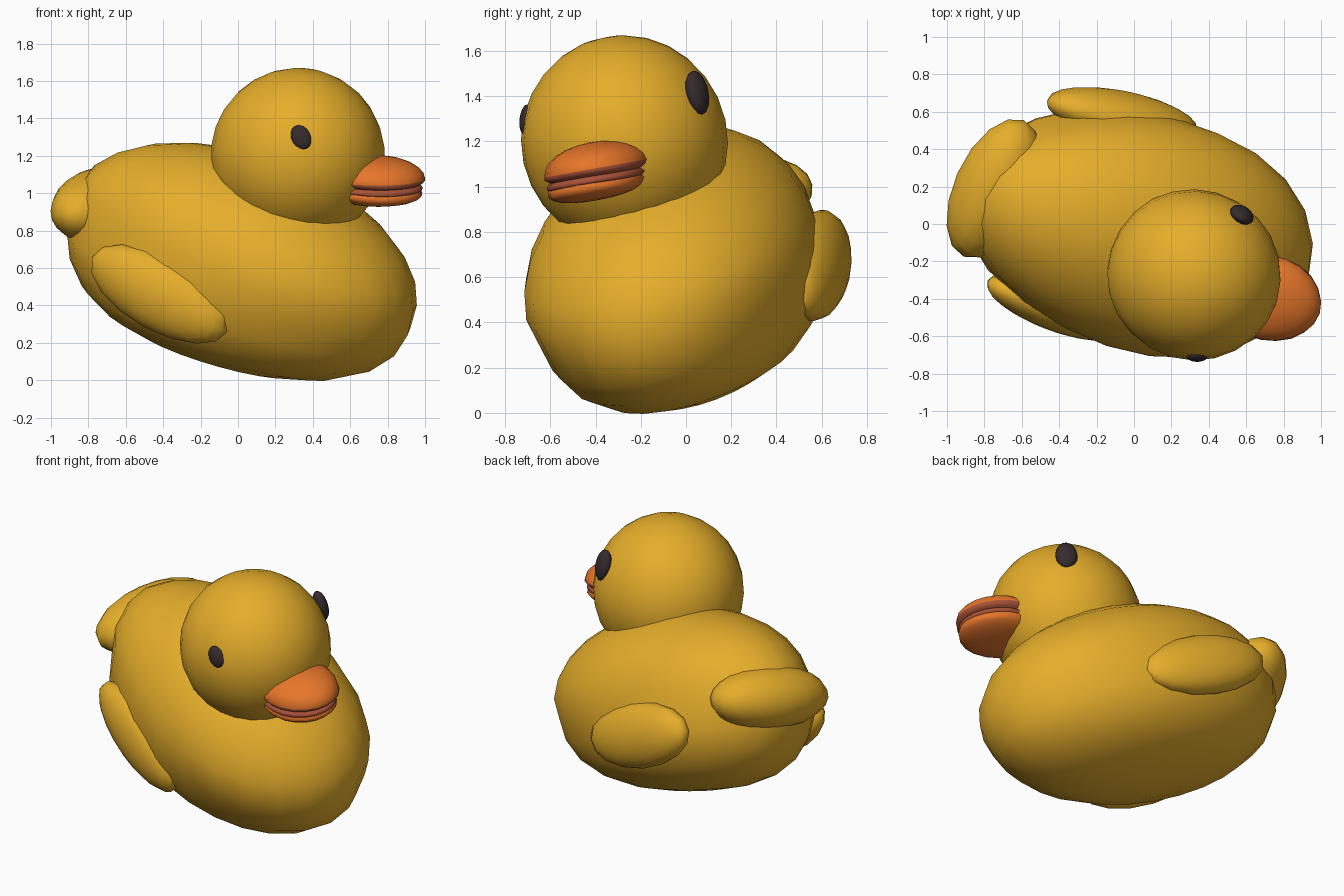
import bpy, bmesh
from mathutils import Vector

cube = bpy.data.objects.get("Cube")
if cube:
    bpy.data.objects.remove(cube, do_unlink=True)


def make_material(name, rgb):
    mat = bpy.data.materials.new(name)
    mat.use_nodes = True
    mat.diffuse_color = (*rgb, 1)
    bsdf = mat.node_tree.nodes["Principled BSDF"]
    bsdf.inputs["Base Color"].default_value = (*rgb, 1)
    bsdf.inputs["Roughness"].default_value = 0.6
    return mat


YELLOW = make_material("duck yellow", (0.79, 0.425, 0.024))
ORANGE = make_material("bill orange", (0.8, 0.18, 0.023))
LIP = make_material("lip red brown", (0.4, 0.085, 0.04))
DARK = make_material("eye dark brown", (0.037, 0.024, 0.026))

# Axes of the leaning duck: its left, forward and up directions
LEFT = Vector((0.3, 0.94, 0.17)).normalized()
FORWARD = Vector((0.94, -0.27, -0.17)).normalized()
UP = FORWARD.cross(LEFT)
BILL_FORWARD = Vector((0.95, -0.29, -0.05)).normalized()
BILL_UP = BILL_FORWARD.cross(LEFT)


def blob(name, centre, axes, mat, segments=24, rings=14, low=1.0,
         low_power=2.0, taper=0.0, heel=0.0, under_mat=None):
    """Smooth ellipsoid spanned by three half-axis vectors.
    low scales the underside, low_power squares it off, heel slides it
    back, taper widens the front, under_mat colours downward faces."""
    bm = bmesh.new()
    bmesh.ops.create_uvsphere(bm, u_segments=segments, v_segments=rings, radius=1)
    for face in bm.faces:
        if under_mat and face.calc_center_median().z < 0:
            face.material_index = 1
    for v in bm.verts:
        p = v.co.copy()
        p.y *= 1 + taper * p.x
        if p.z < 0:
            r = p.xy.length
            p *= (r ** low_power + abs(p.z) ** low_power) ** (-1 / low_power) * v.co.length
            p.x -= heel * p.z ** 2
            p.z *= low
        v.co = axes[0] * p.x + axes[1] * p.y + axes[2] * p.z
    bmesh.ops.recalc_face_normals(bm, faces=bm.faces[:])
    for face in bm.faces:
        face.smooth = True
    mesh = bpy.data.meshes.new(name)
    bm.to_mesh(mesh)
    bm.free()
    mesh.materials.append(mat)
    if under_mat:
        mesh.materials.append(under_mat)
    obj = bpy.data.objects.new(name, mesh)
    obj.location = centre
    bpy.context.collection.objects.link(obj)


# Body: chest low and broad, rear raised, underside slightly flattened
blob("body", Vector((0.025, -0.045, 0.654)),
     (FORWARD * 0.975 - UP * 0.13, LEFT * 0.635, UP * 0.55),
     YELLOW, low=1.05, low_power=2.55, taper=0.1, heel=0.1)

# Head
blob("head", Vector((0.32, -0.272, 1.2)),
     (FORWARD * 0.467, LEFT * 0.456, UP * 0.47), YELLOW)

# Tail: a wide pad across the raised rear
tail_across = Vector((0.4, 0.9, 0.17)).normalized()
tail_forward = Vector((0.9, -0.38, -0.1)).normalized()
blob("tail", Vector((-0.75, 0.19, 0.938)),
     (tail_forward * 0.212, tail_across * 0.405,
      tail_forward.cross(tail_across) * 0.192), YELLOW, 16, 12)


# Wings: a flat oval pad on each flank
def wing(name, centre, length, side, width, thick):
    along = length.normalized()
    out = (side - along * side.dot(along)).normalized()
    blob(name, centre, (length, along.cross(out) * width, out * thick),
         YELLOW, 16, 12)


wing("right_wing", Vector((-0.42, -0.445, 0.46)), Vector((0.36, -0.13, -0.2)),
     -LEFT, 0.2, 0.125)
wing("left_wing", Vector((-0.065, 0.58, 0.652)), Vector((0.4, -0.075, -0.16)),
     LEFT, 0.205, 0.128)


# Bill: domed upper half, mouth pad and lower half
def bill_part(name, height, length, width, thick, mat, **extra):
    blob(name, Vector((0.745, -0.403, height)),
         (BILL_FORWARD * length, LEFT * width, BILL_UP * thick),
         mat, 20, 12, taper=-0.1, **extra)


bill_part("upper_bill", 1.08, 0.26, 0.23, 0.118, ORANGE, low=0.45,
          low_power=2.4, under_mat=LIP)
bill_part("mouth", 1.03, 0.248, 0.219, 0.045, LIP)
bill_part("lower_bill", 1.005, 0.245, 0.214, 0.066, ORANGE, low_power=2.3)


# Eyes: flattened ovals resting on the head
def eye(name, centre, out, up_hint, wide, tall, thick):
    out = out.normalized()
    side = up_hint.cross(out).normalized()
    blob(name, centre, (side * wide, out.cross(side) * tall, out * thick),
         DARK, 16, 10)


eye("right_eye", Vector((0.337, -0.708, 1.297)), Vector((0.03, -1, 0.12)),
    Vector((-0.5, 0, 1)), 0.053, 0.07, 0.028)
eye("left_eye", Vector((0.577, 0.05, 1.415)), Vector((0.5, 0.82, 0.22)),
    Vector((0, 0, 1)), 0.068, 0.1, 0.042)
